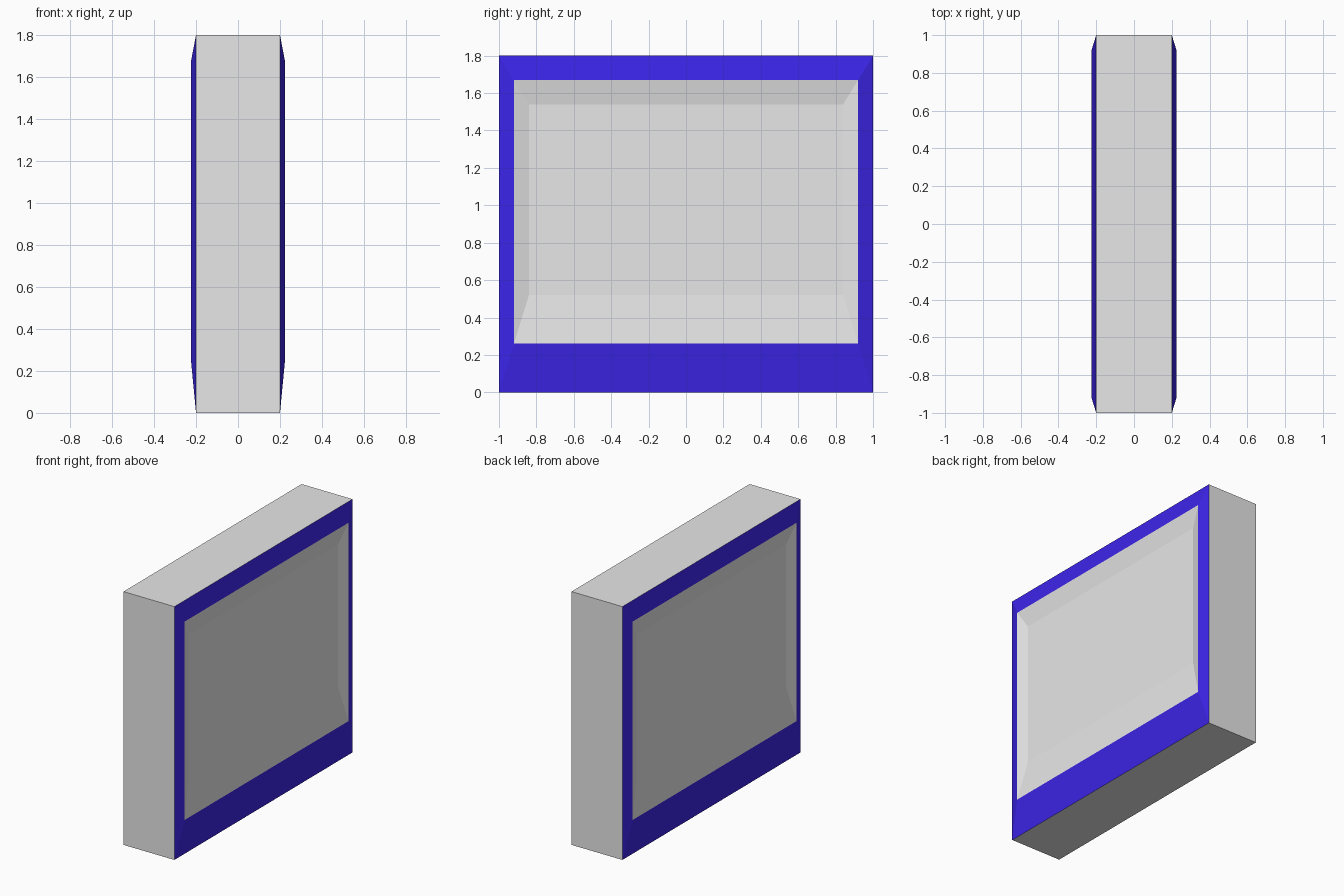
import bpy
import bmesh

if "Cube" in bpy.data.objects:
    bpy.data.objects.remove(bpy.data.objects["Cube"])


def material(name, rgb):
    m = bpy.data.materials.new(name)
    m.diffuse_color = (*rgb, 1.0)
    m.use_nodes = True
    m.node_tree.nodes["Principled BSDF"].inputs["Base Color"].default_value = m.diffuse_color
    return m


grey = material("light grey", (0.8, 0.8, 0.8))
blue = material("deep blue", (0.045, 0.018, 0.8))

# Nested rectangles of each broad side: x, half width, bottom, top
RINGS = [
    (0.20, 1.00, 0.00, 1.80),   # outer edge
    (0.225, 0.92, 0.26, 1.67),  # raised ridge
    (0.20, 0.84, 0.52, 1.54),   # sunken panel
]


def ring(bm, side, x, w, z0, z1):
    return [bm.verts.new((side * x, y, z))
            for y, z in ((-w, z0), (w, z0), (w, z1), (-w, z1))]


def bridge(bm, a, b, index):
    for i in range(4):
        j = (i + 1) % 4
        bm.faces.new((a[i], a[j], b[j], b[i])).material_index = index


bm = bmesh.new()
outer = []
for side in (-1, 1):
    loops = [ring(bm, side, *r) for r in RINGS]
    bridge(bm, loops[0], loops[1], 1)  # blue sloped border
    bridge(bm, loops[1], loops[2], 0)  # grey slope into the recess
    bm.faces.new(loops[2])             # flat panel
    outer.append(loops[0])

# Grey rim joining both broad sides
bridge(bm, outer[0], outer[1], 0)
bmesh.ops.recalc_face_normals(bm, faces=bm.faces[:])

mesh = bpy.data.meshes.new("framed_panel")
bm.to_mesh(mesh)
bm.free()
mesh.materials.append(grey)
mesh.materials.append(blue)
bpy.context.collection.objects.link(bpy.data.objects.new("framed_panel", mesh))
